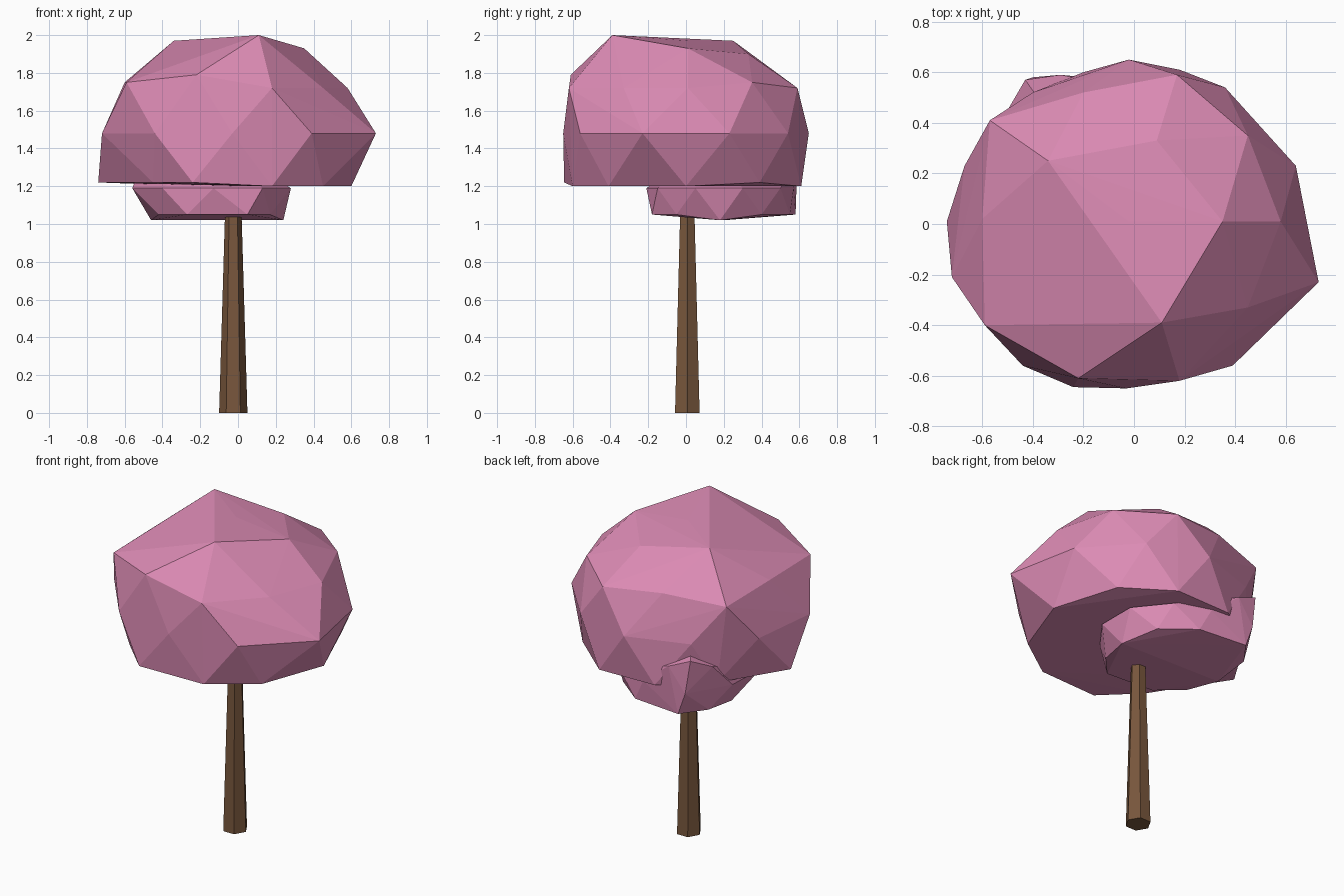
import bpy, bmesh

if "Cube" in bpy.data.objects:
    bpy.data.objects.remove(bpy.data.objects["Cube"])


def material(name, rgb):
    m = bpy.data.materials.new(name)
    m.diffuse_color = (*rgb, 1)
    m.use_nodes = True
    m.node_tree.nodes["Principled BSDF"].inputs["Base Color"].default_value = m.diffuse_color
    return m


def finish(bm, name, mat):
    bmesh.ops.recalc_face_normals(bm, faces=bm.faces)
    mesh = bpy.data.meshes.new(name)
    bm.to_mesh(mesh)
    bm.free()
    mesh.materials.append(mat)
    obj = bpy.data.objects.new(name, mesh)
    bpy.context.collection.objects.link(obj)
    return obj


def faceted_blob(name, rings, mat):
    """Skin rings of (z, [(x, y), ...]) with a convex faceted shell."""
    bm = bmesh.new()
    for z, points in rings:
        for x, y in points:
            bm.verts.new((x, y, z))
    hull = bmesh.ops.convex_hull(bm, input=bm.verts)
    loose = {g for g in hull["geom_interior"] + hull["geom_unused"]
             if isinstance(g, bmesh.types.BMVert)}
    bmesh.ops.delete(bm, geom=list(loose), context='VERTS')
    return finish(bm, name, mat)


pink = material("blossom pink", (0.72, 0.26, 0.46))
brown = material("bark brown", (0.19, 0.095, 0.046))

# Large canopy: flat underside, equator, shoulder and crown
faceted_blob("main_canopy", [
    (1.20, [(0.18, -0.60), (0.45, -0.41), (0.60, 0.0), (0.18, 0.61),
            (-0.20, 0.60)]),
    (1.22, [(-0.24, -0.645), (-0.45, -0.44), (-0.74, 0.01), (-0.50, 0.40),
            (0.45, 0.39)]),
    (1.48, [(-0.44, -0.56), (-0.03, -0.65), (0.39, -0.56), (0.73, -0.23),
            (0.64, 0.23), (0.36, 0.54), (-0.02, 0.65), (-0.40, 0.52),
            (-0.67, 0.23), (-0.72, -0.21)]),
    (1.72, [(0.18, -0.62), (0.45, -0.33), (0.58, 0.01), (0.17, 0.59),
            (-0.57, 0.41)]),
    (1.75, [(-0.59, -0.40), (-0.60, 0.02), (0.45, 0.35), (-0.20, 0.52)]),
    (1.79, [(-0.22, -0.61)]),
    (1.90, [(-0.29, -0.18), (0.09, 0.33)]),
    (1.93, [(0.35, 0.01)]),
    (1.97, [(-0.34, 0.25), (-0.02, 0.01)]),
    (2.00, [(0.11, -0.39)]),
], pink)

# Small canopy tucked underneath, poking out at the back left
faceted_blob("lower_canopy", [
    (1.02, [(-0.46, 0.20), (0.24, 0.18)]),
    (1.05, [(-0.42, -0.03), (-0.27, -0.16), (0.05, -0.18), (0.17, -0.05),
            (0.16, 0.40), (-0.03, 0.55), (-0.35, 0.58), (-0.46, 0.43)]),
    (1.19, [(-0.56, 0.05), (-0.40, -0.13), (-0.13, -0.21), (0.13, -0.15),
            (0.28, 0.05), (0.28, 0.30), (0.12, 0.50), (-0.10, 0.57),
            (-0.40, 0.58), (-0.55, 0.32)]),
    (1.34, [(-0.29, 0.59), (-0.50, 0.45)]),
    (1.40, [(-0.43, 0.57), (-0.10, 0.10)]),
], pink)

# Tapered six-sided trunk
bm = bmesh.new()
bmesh.ops.create_cone(bm, cap_ends=True, segments=6, radius1=0.075,
                      radius2=0.041, depth=1.15)
# Put two corners on the x axis
if max(v.co.x for v in bm.verts) < 0.07:
    for v in bm.verts:
        v.co.x, v.co.y = v.co.y, -v.co.x
bmesh.ops.translate(bm, verts=bm.verts, vec=(-0.025, 0.007, 0.575))
finish(bm, "trunk", brown)
